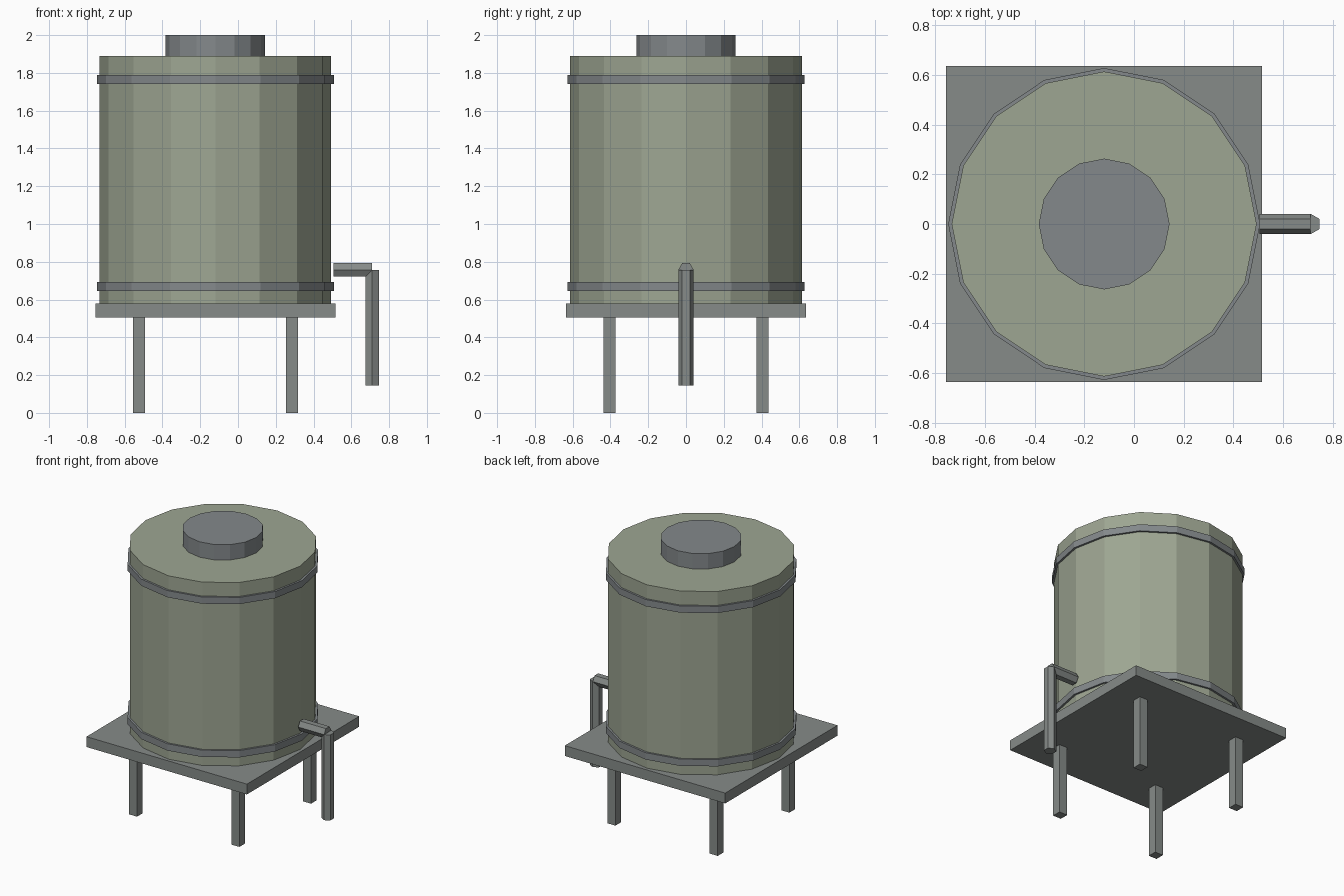
import bpy, math

if "Cube" in bpy.data.objects:
    bpy.data.objects.remove(bpy.data.objects["Cube"])

CX = -0.12  # tank axis


def material(name, rgb):
    m = bpy.data.materials.new(name)
    m.diffuse_color = (*rgb, 1)
    m.use_nodes = True
    m.node_tree.nodes["Principled BSDF"].inputs["Base Color"].default_value = m.diffuse_color
    return m


OLIVE = material("olive_paint", (0.34, 0.38, 0.29))
STEEL = material("blue_grey_steel", (0.23, 0.25, 0.26))
GREY = material("grey_frame", (0.24, 0.26, 0.25))


def finish(name, mat):
    ob = bpy.context.object
    ob.name = name
    ob.data.materials.append(mat)
    return ob


def box(name, mat, center, size):
    bpy.ops.mesh.primitive_cube_add(size=1, location=center)
    ob = finish(name, mat)
    ob.scale = size
    return ob


def drum(name, mat, radius, z0, z1, sides=16, x=CX):
    bpy.ops.mesh.primitive_cylinder_add(
        vertices=sides, radius=radius, depth=z1 - z0, location=(x, 0, (z0 + z1) / 2))
    return finish(name, mat)


# Stand: platform on four square legs
box("platform", GREY, (CX, 0, 0.541), (1.27, 1.27, 0.074))
for sx in (-1, 1):
    for sy in (-1, 1):
        box("leg", GREY, (CX + sx * 0.405, sy * 0.405, 0.253), (0.064, 0.064, 0.506))

# Tank with hoops and hatch
drum("tank_body", OLIVE, 0.613, 0.578, 1.89)
drum("lower_hoop", STEEL, 0.627, 0.645, 0.694)
drum("upper_hoop", STEEL, 0.627, 1.742, 1.79)
drum("top_hatch", STEEL, 0.263, 1.89, 2.0)

# Outlet: hexagonal spout and downpipe
drum("downpipe", GREY, 0.041, 0.145, 0.757, 6, 0.71)
spout = drum("outlet_spout", GREY, 0.041, 0.655, 0.86, 6, 0.6075)
spout.location.z = 0.757
spout.rotation_euler = (0, math.pi / 2, 0)
